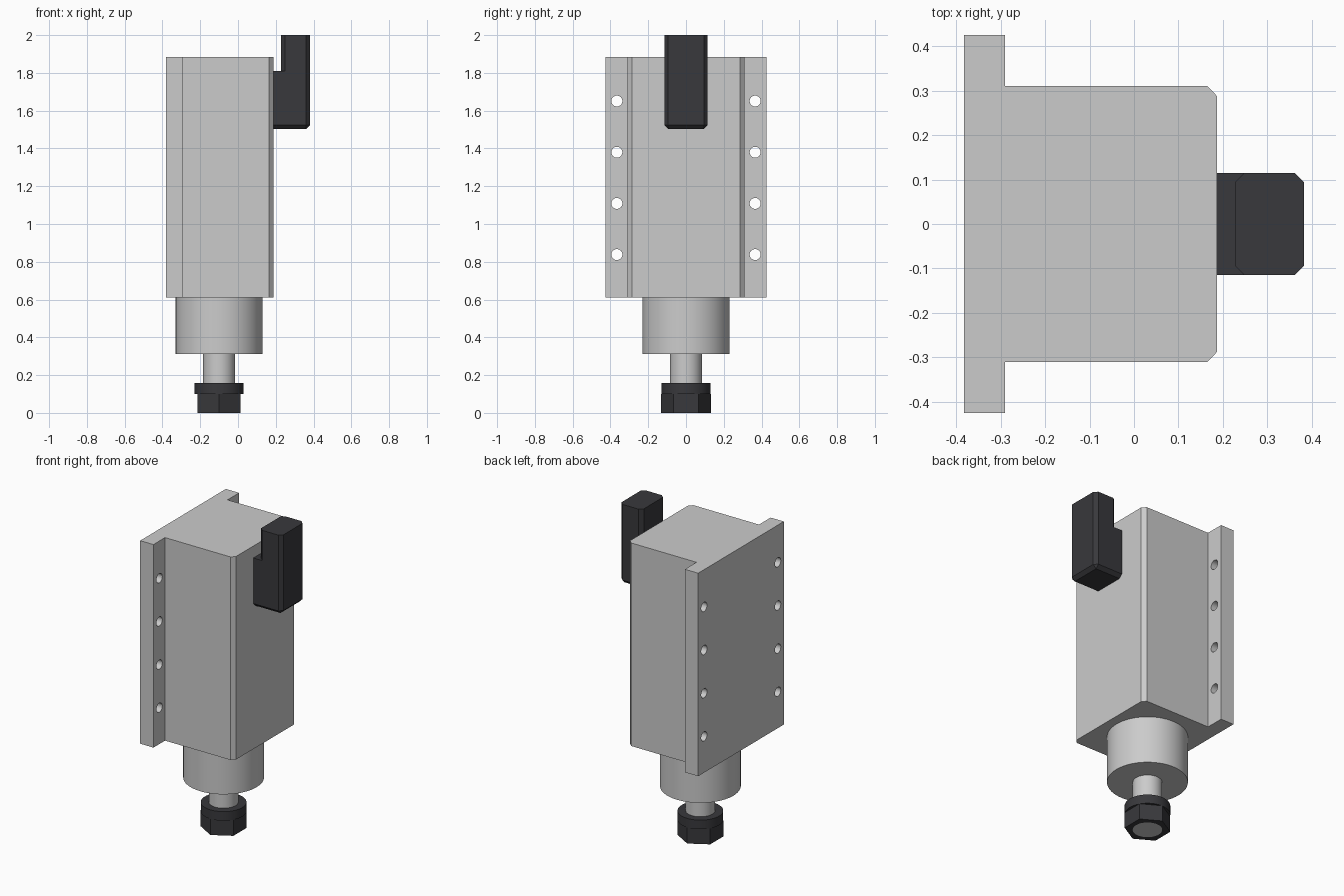
import bpy, bmesh
from math import cos, sin, pi, radians

if "Cube" in bpy.data.objects:
    bpy.data.objects.remove(bpy.data.objects["Cube"])

dark = bpy.data.materials.new("dark_plastic")
dark.diffuse_color = (0.04, 0.04, 0.045, 1)
dark.use_nodes = True
dark.node_tree.nodes["Principled BSDF"].inputs["Base Color"].default_value = dark.diffuse_color
AXIS_X = -0.10  # spindle axis


def prism(name, profile, z0, z1, mat=None):
    """Extrude an xy profile from z0 to z1."""
    bm = bmesh.new()
    face = bm.faces.new([bm.verts.new((x, y, z0)) for x, y in profile])
    new = bmesh.ops.extrude_face_region(bm, geom=[face])["geom"]
    for v in new:
        if isinstance(v, bmesh.types.BMVert):
            v.co.z = z1
    bmesh.ops.recalc_face_normals(bm, faces=bm.faces)
    me = bpy.data.meshes.new(name)
    bm.to_mesh(me)
    bm.free()
    ob = bpy.data.objects.new(name, me)
    bpy.context.collection.objects.link(ob)
    if mat:
        me.materials.append(mat)
    return ob


def ngon(n, r, start=0.0, cx=AXIS_X, cy=0.0):
    return [(cx + r * cos(start + 2 * pi * i / n), cy + r * sin(start + 2 * pi * i / n))
            for i in range(n)]


def mirrored(half):
    """Complete a +y half profile with its -y mirror image."""
    return half + [(x, -y) for x, y in reversed(half)]


def activate(ob):
    bpy.ops.object.select_all(action='DESELECT')
    ob.select_set(True)
    bpy.context.view_layer.objects.active = ob


def boolean(ob, other, op='DIFFERENCE'):
    activate(ob)
    mod = ob.modifiers.new("bool", 'BOOLEAN')
    mod.operation, mod.object, mod.solver = op, other, 'EXACT'
    bpy.ops.object.modifier_apply(modifier=mod.name)
    bpy.data.objects.remove(other)


def smooth(ob):
    activate(ob)
    bpy.ops.object.shade_smooth_by_angle(angle=radians(30))


# Housing with mounting flanges and chamfered front corners
housing = prism("housing", mirrored([(-0.382, 0.425), (-0.29, 0.425), (-0.29, 0.31),
                                     (0.165, 0.31), (0.187, 0.287)]), 0.61, 1.885)

# Mounting holes, drilled along x through both flanges
for side in (-1, 1):
    for i in range(4):
        drill = prism("drill", ngon(32, 0.029, cx=0), -0.2, 0.2)
        drill.rotation_euler = (0, pi / 2, 0)
        drill.location = (-0.34, side * 0.366, 0.838 + i * 0.271)
        # keep the drill short so it only passes the flange
        drill.scale.z = 0.5
        boolean(housing, drill)
smooth(housing)

# Bearing nose and shaft (shaft shows through the nut)
smooth(prism("bearing_nose", ngon(64, 0.23), 0.312, 0.61))
smooth(prism("spindle_shaft", ngon(48, 0.084), 0.0, 0.312))

# Collet nut: hexagon with round collar, bored for the shaft
nut = prism("collet_nut", ngon(6, 0.1315, pi / 2), 0.0, 0.10, dark)
collar = prism("nut_collar", ngon(64, 0.13), 0.10, 0.157, dark)
for part in (nut, collar):
    boolean(part, prism("bore", ngon(48, 0.084), -0.05, 0.3))
    smooth(part)

# Power plug: block with chamfered front and bottom edges
plug = prism("power_plug", [(0.187, -0.115), (0.382, -0.115), (0.382, 0.115), (0.187, 0.115)],
             1.503, 2.0, dark)
bm = bmesh.new()
bm.from_mesh(plug.data)
edges = []
for e in bm.edges:
    a, b = e.verts[0].co, e.verts[1].co
    front = min(a.x, b.x) > 0.3 and abs(a.z - b.z) > 0.1
    bottom = max(a.z, b.z) < 1.6 and max(a.x, b.x) > 0.3
    if front or bottom:
        edges.append(e)
bmesh.ops.bevel(bm, geom=edges, offset=0.021, segments=1, affect='EDGES', profile=0.5)
bm.to_mesh(plug.data)
bm.free()

# Step behind the upper plug, leaving chamfered rear corners
boolean(plug, prism("notch", mirrored([(0.15, 0.2), (0.248, 0.2), (0.248, 0.115),
                                       (0.227, 0.094)]), 1.81, 2.1))
